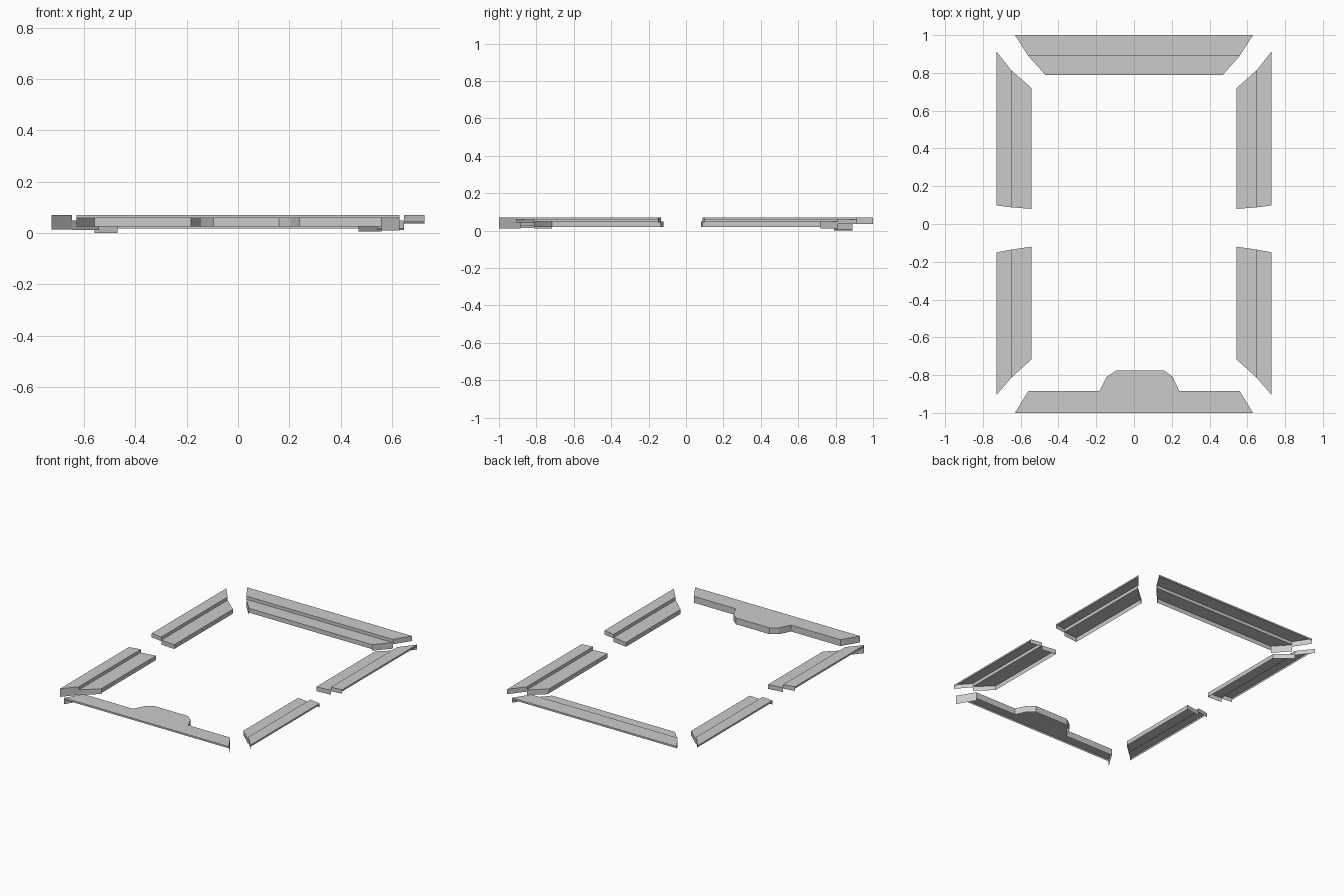
import bpy, bmesh

if "Cube" in bpy.data.objects:
    bpy.data.objects.remove(bpy.data.objects["Cube"])

TOP, MID, LIP, BASE = 0.07, 0.048, 0.058, 0.018


def tier(bm, pts, z, bottoms):
    """Flat deck with a skirt hanging from each edge to its own bottom height."""
    top = [bm.verts.new((x, y, z)) for x, y in pts]
    deck = bm.faces.new(top)
    deck.normal_update()
    flip = deck.normal.z < 0
    if flip:
        deck.normal_flip()
    n = len(pts)
    for i, b in enumerate(bottoms):
        if b is None:
            continue
        j = (i + 1) % n
        lo_i = bm.verts.new((*pts[i], b))
        lo_j = bm.verts.new((*pts[j], b))
        loop = [top[i], lo_i, lo_j, top[j]]
        bm.faces.new(loop[::-1] if flip else loop)


def finish(bm, name):
    bmesh.ops.remove_doubles(bm, verts=bm.verts, dist=0.0005)
    me = bpy.data.meshes.new(name)
    bm.to_mesh(me)
    bm.free()
    bpy.context.collection.objects.link(bpy.data.objects.new(name, me))


def stand(name, outer, step, inner, end_a, end_b):
    """Two-tier stand; each of outer/step/inner is a pair of end points.
    end_a and end_b give (upper, lower) skirt bottoms at either end."""
    bm = bmesh.new()
    tier(bm, [*outer, *step[::-1]], TOP, [LIP, end_b[0], MID, end_a[0]])
    tier(bm, [*step, *inner[::-1]], MID, [None, end_b[1], BASE, end_a[1]])
    finish(bm, name)


# side stands: end a is near the middle gap, end b is at the corner
for side, s, front_end, back_end in (
        ("left", -1, (0.014, 0.012), (0.04, 0.016)),
        ("right", 1, (0.042, 0.018), (0.036, 0.012))):
    stand(side + "_front_stand",
          [(s * 0.728, -0.15), (s * 0.728, -0.905)],
          [(s * 0.648, -0.135), (s * 0.648, -0.812)],
          [(s * 0.543, -0.12), (s * 0.543, -0.717)],
          (0.042, BASE), front_end)
    stand(side + "_back_stand",
          [(s * 0.728, 0.098), (s * 0.728, 0.913)],
          [(s * 0.648, 0.088), (s * 0.648, 0.812)],
          [(s * 0.543, 0.08), (s * 0.543, 0.72)],
          (0.042, BASE), back_end)

# back stand
stand("back_stand",
      [(-0.63, 1), (0.63, 1)],
      [(-0.56, 0.89), (0.56, 0.89)],
      [(-0.47, 0.79), (0.47, 0.79)],
      (0.034, 0.0), (0.036, 0.006))

# front stand: one deck with a projecting box
bm = bmesh.new()
tier(bm, [(-0.63, -1), (0.63, -1), (0.56, -0.885), (0.24, -0.885),
          (0.205, -0.81), (0.16, -0.775), (-0.095, -0.775),
          (-0.145, -0.81), (-0.183, -0.885), (-0.56, -0.885)], TOP,
     [LIP, 0.01] + [0.026] * 8)
finish(bm, "front_stand")
